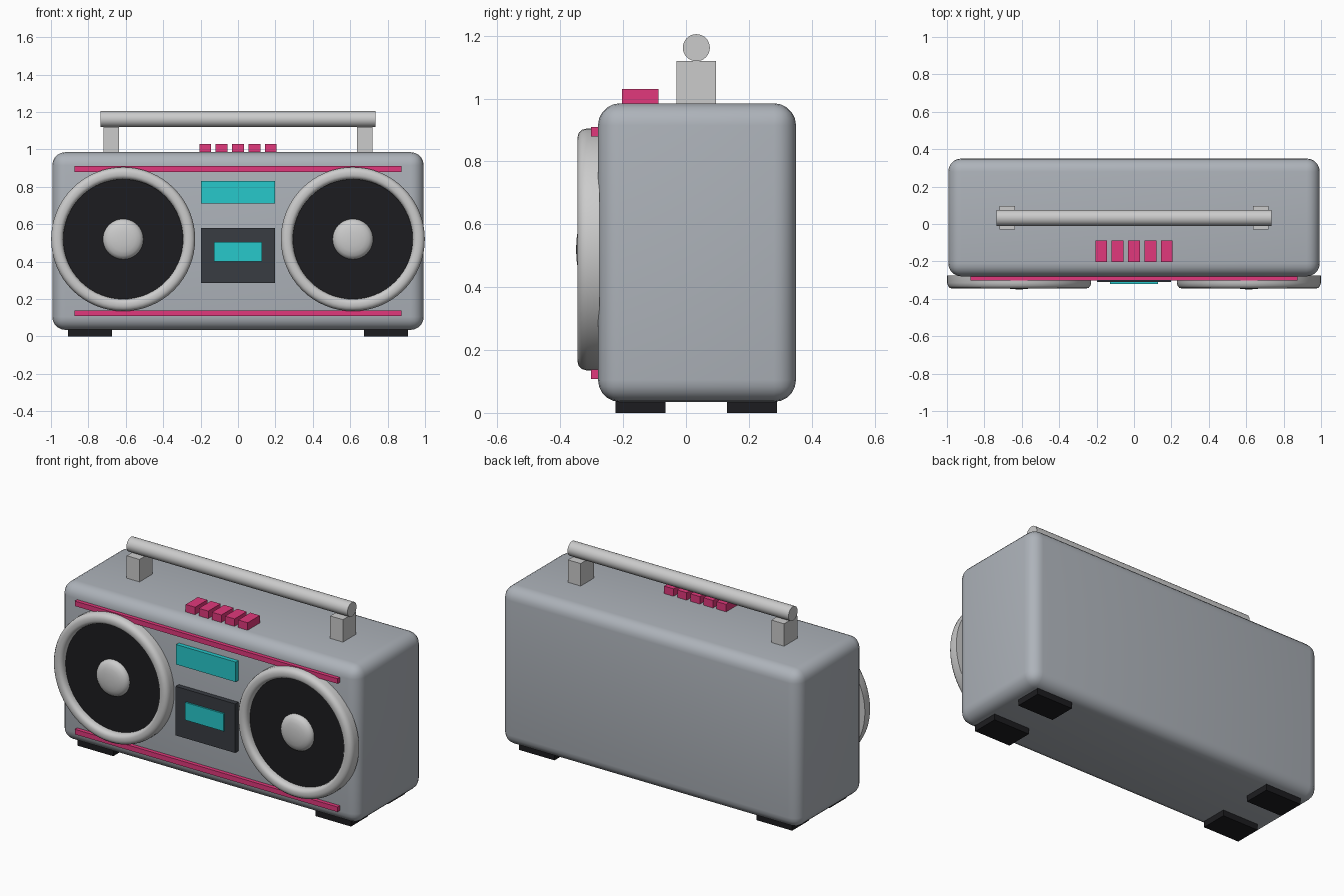
import bpy, bmesh, math
from mathutils import Matrix

if "Cube" in bpy.data.objects:
    bpy.data.objects.remove(bpy.data.objects["Cube"])


def material(name, rgb):
    m = bpy.data.materials.new(name)
    m.diffuse_color = (*rgb, 1)
    m.use_nodes = True
    m.node_tree.nodes["Principled BSDF"].inputs["Base Color"].default_value = m.diffuse_color
    return m


GREY = material("body_grey", (0.42, 0.45, 0.49))
SILVER = material("silver", (0.72, 0.73, 0.75))
BLACK = material("black", (0.012, 0.012, 0.014))
CHARCOAL = material("charcoal", (0.04, 0.045, 0.055))
PINK = material("pink", (0.75, 0.04, 0.2))
TEAL = material("teal", (0.02, 0.58, 0.6))


def finish(name, bm, mat, smooth=False):
    bmesh.ops.recalc_face_normals(bm, faces=bm.faces[:])
    mesh = bpy.data.meshes.new(name)
    bm.to_mesh(mesh)
    bm.free()
    mesh.materials.append(mat)
    ob = bpy.data.objects.new(name, mesh)
    bpy.context.collection.objects.link(ob)
    if smooth:
        bpy.ops.object.select_all(action='DESELECT')
        ob.select_set(True)
        bpy.context.view_layer.objects.active = ob
        bpy.ops.object.shade_smooth_by_angle(angle=math.radians(35))
    return ob


def box(name, x, y, z, mat, bevel=0):
    """Box from (min, max) ranges, with optional rounded edges."""
    bm = bmesh.new()
    bmesh.ops.create_cube(bm, size=1)
    for v in bm.verts:
        v.co = [r[0] if c < 0 else r[1] for c, r in zip(v.co, (x, y, z))]
    if bevel:
        bmesh.ops.bevel(bm, geom=bm.edges[:], offset=bevel, segments=5,
                        profile=0.5, affect='EDGES')
    return finish(name, bm, mat, bool(bevel))


def lathe(name, profile, x, z, mat, closed=False, steps=64):
    """Revolve (radius, y) points about a y-parallel axis through (x, z)."""
    bm = bmesh.new()
    verts = [bm.verts.new((r, y, 0)) for r, y in profile]
    for a, b in zip(verts, verts[1:] + (verts[:1] if closed else [])):
        if a is not b:
            bm.edges.new((a, b))
    bmesh.ops.spin(bm, geom=bm.verts[:] + bm.edges[:], cent=(0, 0, 0),
                   axis=(0, 1, 0), angle=math.tau, steps=steps)
    bmesh.ops.remove_doubles(bm, verts=bm.verts[:], dist=1e-5)
    bmesh.ops.translate(bm, vec=(x, 0, z), verts=bm.verts[:])
    return finish(name, bm, mat, True)


# Case
box("case", (-0.993, 0.993), (-0.28, 0.35), (0.035, 0.985), GREY, 0.07)

RING = [(0.385, -0.275), (0.385, -0.315), (0.381, -0.330), (0.372, -0.341),
        (0.358, -0.345), (0.342, -0.345), (0.331, -0.341), (0.323, -0.331),
        (0.320, -0.318), (0.320, -0.275)]
CONE = [(0, -0.275), (0.322, -0.275), (0.322, -0.306), (0, -0.306)]
DOME = [(0.108, -0.300), (0.108, -0.312), (0.102, -0.325), (0.088, -0.336),
        (0.065, -0.344), (0.035, -0.348), (0, -0.350)]

for side, s in (("left", -1), ("right", 1)):
    # Speakers
    sx = s * 0.614
    lathe(f"speaker_ring_{side}", RING, sx, 0.52, SILVER, closed=True)
    lathe(f"speaker_cone_{side}", CONE, sx, 0.52, BLACK)
    lathe(f"speaker_dome_{side}", DOME, sx, 0.52, SILVER, steps=40)
    # Handle posts
    box(f"handle_post_{side}", sorted((s * 0.635, s * 0.72)), (-0.03, 0.095),
        (0.96, 1.12), SILVER)
    # Feet
    for end, y in (("front", (-0.225, -0.065)), ("back", (0.13, 0.29))):
        box(f"foot_{end}_{side}", sorted((s * 0.673, s * 0.91)), y,
            (0, 0.05), BLACK)

# Handle bar
bm = bmesh.new()
bmesh.ops.create_cone(bm, cap_ends=True, segments=32, radius1=0.043,
                      radius2=0.043, depth=1.472,
                      matrix=Matrix.Translation((0, 0.033, 1.162))
                      @ Matrix.Rotation(math.pi / 2, 4, 'Y'))
finish("handle_bar", bm, SILVER, True)

# Trim stripes
for name, z in (("upper", 0.895), ("lower", 0.123)):
    box(f"trim_stripe_{name}", (-0.875, 0.875), (-0.303, -0.27),
        (z - 0.015, z + 0.015), PINK)

# Top buttons
for i in range(5):
    x = (i - 2) * 0.0875
    box(f"button_{i + 1}", (x - 0.0315, x + 0.0315), (-0.203, -0.087),
        (0.97, 1.03), PINK)

# Tuner display, cassette door and its window
box("tuner_display", (-0.198, 0.198), (-0.305, -0.27), (0.71, 0.83), TEAL)
box("cassette_door", (-0.198, 0.198), (-0.31, -0.27), (0.285, 0.58), CHARCOAL)
box("cassette_window", (-0.128, 0.128), (-0.32, -0.29), (0.4, 0.506), TEAL)
